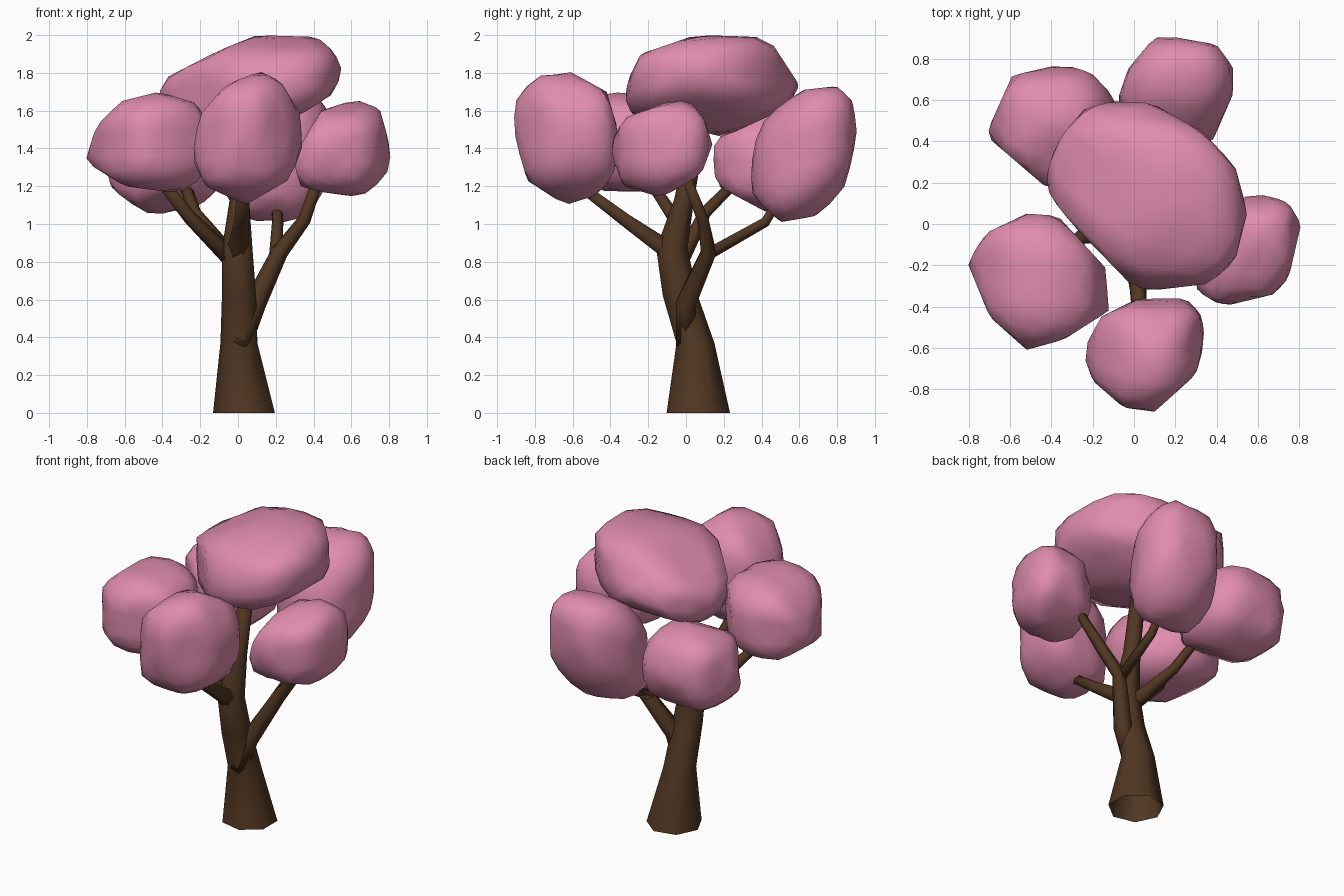
import bpy, bmesh, math
from mathutils import Vector, Matrix


def material(name, rgb):
    m = bpy.data.materials.new(name)
    m.diffuse_color = (*rgb, 1)
    return m


PINK = material("blossom pink", (0.74, 0.262, 0.42))
BROWN = material("bark brown", (0.082, 0.038, 0.016))


def finish(bm, name, mat):
    bmesh.ops.recalc_face_normals(bm, faces=bm.faces)
    for f in bm.faces:
        f.smooth = True
    me = bpy.data.meshes.new(name)
    bm.to_mesh(me)
    bm.free()
    me.materials.append(mat)
    ob = bpy.data.objects.new(name, me)
    bpy.context.collection.objects.link(ob)
    return ob


def blossom(name, lo, hi, lean=(0, 0, 0), **outlines):
    """Clump filling the box lo..hi, leaning by three correlations (xy, xz, yz),
    trimmed to convex outlines given per view: xy, xz or yz."""
    c = (Vector(lo) + Vector(hi)) / 2
    h = (Vector(hi) - Vector(lo)) / 2
    rxy, rxz, ryz = lean
    b = math.sqrt(1 - rxy ** 2)
    d = (ryz - rxy * rxz) / b
    skew = Matrix(((1, 0, 0), (rxy, b, 0),
                   (rxz, d, math.sqrt(1 - rxz ** 2 - d ** 2))))
    # trimming planes as (normal, distance) about the centre
    planes = []
    for i in range(3):
        n = Vector((0, 0, 0))
        n[i] = 1
        planes += [(n, h[i]), (-n, h[i])]
    for view, pts in outlines.items():
        i, j = "xyz".index(view[0]), "xyz".index(view[1])
        for p, q in zip(pts, pts[1:] + pts[:1]):
            n = Vector((0, 0, 0))
            n[i], n[j] = q[1] - p[1], p[0] - q[0]
            n.normalize()
            dist = n[i] * (p[0] - c[i]) + n[j] * (p[1] - c[j])
            planes.append((n, dist) if dist > 0 else (-n, -dist))
    bm = bmesh.new()
    bmesh.ops.create_icosphere(bm, subdivisions=3, radius=1.09)
    for v in bm.verts:
        p = skew @ v.co
        p = Vector([p[k] * h[k] for k in range(3)])
        s = min([1] + [dist / n.dot(p) for n, dist in planes if n.dot(p) > 1e-6])
        v.co = c + p * s
    return finish(bm, name, PINK)


def limb(name, stations, sides, level=False, cap_start=True):
    """Tapered tube through (x, y, z, radius) stations."""
    bm = bmesh.new()
    pts = [Vector(s[:3]) for s in stations]
    rings = []
    for i, p in enumerate(pts):
        t = pts[min(i + 1, len(pts) - 1)] - pts[max(i - 1, 0)]
        if level:
            t = Vector((0, 0, 1))
        t.normalize()
        u = (Vector((1, 0, 0)) - t * t.x).normalized()
        w = t.cross(u)
        ring = []
        for k in range(sides):
            a = math.tau * (k + 0.5 * level) / sides
            ring.append(bm.verts.new(p + (u * math.cos(a) + w * math.sin(a)) * stations[i][3]))
        rings.append(ring)
    for r, s in zip(rings, rings[1:]):
        for k in range(sides):
            n = (k + 1) % sides
            bm.faces.new((r[k], r[n], s[n], s[k]))
    bm.faces.new(rings[-1])
    if cap_start:
        bm.faces.new(rings[0][::-1])
    return finish(bm, name, BROWN)


# Trunk, open at the foot
limb("trunk", [(0.04, 0.065, 0, 0.172), (0.01, 0.05, 0.37, 0.103),
               (0.01, -0.03, 0.62, 0.095), (0.0, -0.075, 0.87, 0.085),
               (0.01, -0.01, 1.13, 0.054), (0.02, 0.08, 1.6, 0.045)],
     7, level=True, cap_start=False)

# Branches, rooted inside the trunk
limb("front_branch", [(0, -0.03, 0.72, 0.05), (0.0, -0.12, 0.88, 0.055),
                      (0.02, -0.32, 1.02, 0.04), (0.03, -0.56, 1.2, 0.03)], 6)
limb("left_branch", [(0, -0.05, 0.78, 0.05), (-0.25, -0.06, 1.03, 0.038),
                     (-0.42, -0.2, 1.24, 0.03)], 6)
limb("back_left_branch", [(0, -0.04, 0.78, 0.05), (-0.23, 0.1, 1.06, 0.036),
                          (-0.29, 0.28, 1.24, 0.03)], 6)
limb("right_branch", [(0.01, 0.0, 0.36, 0.06), (0.09, 0.0, 0.58, 0.06),
                      (0.22, 0.12, 0.85, 0.045), (0.35, 0.09, 1.02, 0.035),
                      (0.43, 0.0, 1.25, 0.028)], 6)
limb("back_right_branch", [(0.2, 0.1, 0.83, 0.036), (0.21, 0.42, 1.01, 0.03),
                           (0.2, 0.52, 1.18, 0.025)], 6)

# Blossom clumps
blossom("top_blossom", (-0.46, -0.33, 1.46), (0.55, 0.61, 2.0), (-0.2, 0.35, 0),
        xz=[(-.44, 1.66), (-.37, 1.78), (-.1, 1.92), (.1, 2), (.42, 1.99), (.51, 1.91),
            (.55, 1.82), (.52, 1.7), (.35, 1.59), (.1, 1.46), (-.25, 1.46)],
        yz=[(-.33, 1.59), (-.31, 1.76), (-.24, 1.9), (.05, 2), (.35, 2), (.46, 1.95),
            (.61, 1.72), (.5, 1.6), (.2, 1.46), (-.05, 1.52)],
        xy=[(-.46, .2), (-.35, .43), (-.22, .58), (.04, .61), (.33, .45), (.49, .28),
            (.55, .06), (.49, -.18), (.36, -.29), (.02, -.33), (-.3, 0)])
blossom("front_blossom", (-0.25, -0.92, 1.1), (0.35, -0.32, 1.81), (0.15, 0.15, 0),
        xz=[(-.25, 1.36), (-.2, 1.58), (-.06, 1.74), (.12, 1.81), (.23, 1.75), (.33, 1.58),
            (.34, 1.41), (.28, 1.24), (.04, 1.1), (-.17, 1.2)],
        yz=[(-.92, 1.5), (-.9, 1.66), (-.8, 1.78), (-.62, 1.81), (-.42, 1.7), (-.36, 1.5),
            (-.37, 1.3), (-.45, 1.16), (-.64, 1.1), (-.84, 1.23)],
        xy=[(-.25, -.62), (-.16, -.45), (.08, -.33), (.22, -.33), (.32, -.43), (.35, -.55),
            (.3, -.73), (.1, -.91), (-.05, -.89), (-.2, -.76)])
blossom("left_blossom", (-0.81, -0.61, 1.16), (-0.12, 0.05, 1.70), (-0.1, 0.05, 0),
        xz=[(-.81, 1.33), (-.75, 1.52), (-.62, 1.65), (-.42, 1.7), (-.22, 1.64),
            (-.12, 1.45), (-.2, 1.2), (-.3, 1.16), (-.6, 1.2)],
        xy=[(-.81, -.18), (-.71, -.04), (-.52, .05), (-.37, .04), (-.14, -.21),
            (-.12, -.42), (-.34, -.56), (-.52, -.61), (-.7, -.45)])
blossom("right_blossom", (0.28, -0.41, 1.14), (0.81, 0.15, 1.66), (0.25, 0.1, 0.08),
        xz=[(.29, 1.35), (.33, 1.2), (.44, 1.17), (.65, 1.14), (.8, 1.26), (.81, 1.4),
            (.75, 1.61), (.62, 1.66), (.44, 1.6)],
        yz=[(-.41, 1.4), (-.33, 1.56), (-.06, 1.66), (.03, 1.64), (.1, 1.55), (.14, 1.42),
            (.08, 1.26), (-.13, 1.14), (-.33, 1.2)],
        xy=[(.28, -.31), (.43, -.4), (.68, -.34), (.75, -.26), (.81, 0), (.75, .1),
            (.63, .15), (.53, .13), (.33, 0)])
blossom("back_left_blossom", (-0.72, 0.13, 1.05), (-0.08, 0.77, 1.62),
        xz=[(-.72, 1.3), (-.66, 1.18), (-.5, 1.06), (-.3, 1.05), (-.12, 1.15),
            (-.08, 1.35), (-.2, 1.58), (-.4, 1.62), (-.62, 1.53)],
        yz=[(.13, 1.22), (.13, 1.43), (.3, 1.53), (.5, 1.62), (.7, 1.54), (.77, 1.35),
            (.68, 1.15), (.45, 1.05)],
        xy=[(-.72, .43), (-.59, .72), (-.35, .775), (-.21, .735), (-.08, .6), (-.1, .35),
            (-.25, .13), (-.44, .19)])
blossom("back_right_blossom", (-0.08, 0.34, 1.01), (0.49, 0.91, 1.73), (0.15, 0.1, 0.35),
        yz=[(.34, 1.35), (.4, 1.54), (.49, 1.62), (.62, 1.71), (.8, 1.73), (.88, 1.65),
            (.91, 1.49), (.84, 1.17), (.68, 1.04), (.5, 1.01), (.35, 1.15)],
        xy=[(-.08, .6), (-.03, .75), (.11, .92), (.4, .87), (.48, .76), (.48, .63),
            (.385, .41), (.2, .34), (0, .4)])
